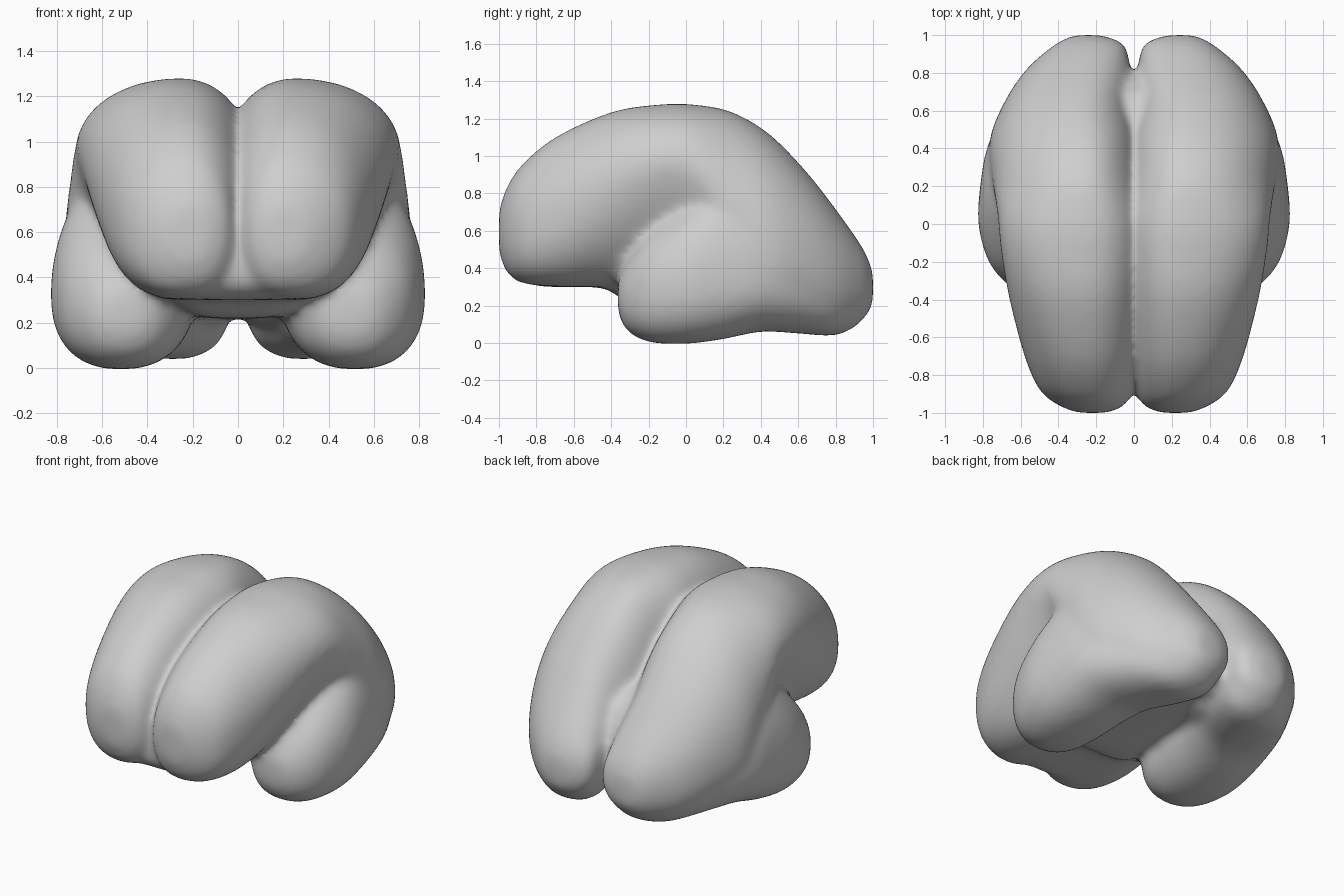
import bpy
import bmesh
from math import cos, sin, pi

cube = bpy.data.objects.get("Cube")
if cube:
    bpy.data.objects.remove(cube, do_unlink=True)

SIDES = 40
STEPS = 4

# Each section: y, inner x, outer x, centre x, bottom z, top z, widest z, lower squareness
CEREBRUM = [
    (-1.0, .14, .30, .21, .48, .71, .60, 2),
    (-.96, .05, .40, .21, .38, .83, .60, 2.2),
    (-.88, .01, .50, .22, .32, .95, .63, 2.5),
    (-.7, -.03, .58, .24, .30, 1.10, .70, 2.4),
    (-.4, -.04, .66, .25, .295, 1.235, .86, 1.8),
    (-.15, -.04, .705, .25, .26, 1.275, .95, 1.45),
    (.05, -.04, .725, .25, .22, 1.275, .92, 1.45),
    (.25, -.04, .755, .26, .20, 1.235, .67, 1.8),
    (.45, -.03, .765, .26, .16, 1.115, .48, 2.3),
    (.65, .02, .685, .28, .10, .91, .42, 2.4),
    (.82, .02, .57, .27, .08, .69, .36, 2.4),
    (.95, .05, .42, .26, .13, .50, .32, 2.2),
    (1.0, .17, .32, .25, .21, .38, .29, 2),
]
TEMPORAL = [
    (-.365, .42, .58, .49, .17, .33, .25, 2.2),
    (-.32, .33, .67, .50, .07, .43, .25, 2.3),
    (-.2, .24, .77, .51, .005, .59, .29, 2.4),
    (0, .20, .825, .52, -.005, .75, .32, 2.4),
    (.2, .18, .815, .50, .02, .88, .34, 2.4),
    (.4, .14, .78, .42, .06, .85, .34, 2.4),
    (.6, .06, .69, .33, .05, .70, .32, 2.4),
    (.8, .03, .56, .27, .04, .56, .30, 2.4),
    (.93, .08, .42, .26, .10, .45, .29, 2.2),
]
CORE = [
    (-.9, -.16, .15, 0, .38, .62, .45, 3),
    (-.8, -.33, .32, 0, .305, .65, .45, 4),
    (-.45, -.37, .36, 0, .295, .70, .50, 4),
    (-.3, -.30, .29, 0, .225, .75, .50, 4),
    (.1, -.27, .26, 0, .22, .80, .50, 4),
    (.5, -.24, .23, 0, .22, .76, .50, 4),
    (.7, -.13, .12, 0, .22, .66, .42, 3),
    (.8, -.05, .04, 0, .25, .46, .37, 3),
]


def rounded(value, power):
    return (1 if value >= 0 else -1) * abs(value) ** (2 / power)


def blend(a, b, c, d, t):
    """Smooth curve from b to c, guided by the neighbours a and d."""
    return b + t / 2 * (c - a + t * (2 * a - 5 * b + 4 * c - d + t * (3 * (b - c) + d - a)))


def refine(sections):
    ends = [sections[0]] + sections + [sections[-1]]
    result = []
    for i in range(len(sections) - 1):
        for s in range(STEPS):
            result.append([blend(*v, s / STEPS) for v in zip(*ends[i:i + 4])])
    return result + [sections[-1]]


def ring(bm, section):
    """Egg-shaped outline whose four quarters have their own radii."""
    y, inner, outer, cx, bottom, top, cz, lower = section
    verts = []
    for i in range(SIDES):
        a = 2 * pi * i / SIDES
        power = 2.1 if sin(a) > 0 else lower
        u, v = rounded(cos(a), power), rounded(sin(a), power)
        x = cx + u * (outer - cx if u > 0 else cx - inner)
        z = cz + v * (top - cz if v > 0 else cz - bottom)
        verts.append(bm.verts.new((x, y, z)))
    return verts


def loft(bm, sections):
    rings = [ring(bm, s) for s in refine(sections)]
    for a, b in zip(rings, rings[1:]):
        for i in range(SIDES):
            j = (i + 1) % SIDES
            bm.faces.new((a[i], a[j], b[j], b[i]))
    bm.faces.new(rings[0][::-1])
    bm.faces.new(rings[-1])


# Left hemisphere: main lobe, temporal lobe and the flat middle underside
bm = bmesh.new()
for sections in (CEREBRUM, TEMPORAL, CORE):
    loft(bm, sections)
bmesh.ops.recalc_face_normals(bm, faces=bm.faces[:])
mesh = bpy.data.meshes.new("brain")
bm.to_mesh(mesh)
bm.free()
brain = bpy.data.objects.new("brain", mesh)
bpy.context.collection.objects.link(brain)
bpy.context.view_layer.objects.active = brain
brain.select_set(True)

# Mirror the hemisphere, fuse the lobes and soften the folds
mirror = brain.modifiers.new("mirror", 'MIRROR')
mirror.use_mirror_merge = False
remesh = brain.modifiers.new("fuse", 'REMESH')
remesh.mode = 'VOXEL'
remesh.voxel_size = 0.022
remesh.use_smooth_shade = True
smooth = brain.modifiers.new("soften", 'SMOOTH')
smooth.factor = 0.5
smooth.iterations = 20
for name in [m.name for m in brain.modifiers]:
    bpy.ops.object.modifier_apply(modifier=name)

# Plain grey surface
grey = bpy.data.materials.new("light_grey")
grey.use_nodes = True
colour = (0.62, 0.62, 0.62, 1)
grey.diffuse_color = colour
grey.node_tree.nodes["Principled BSDF"].inputs["Base Color"].default_value = colour
brain.data.materials.clear()
brain.data.materials.append(grey)
for p in brain.data.polygons:
    p.use_smooth = True
    p.material_index = 0
